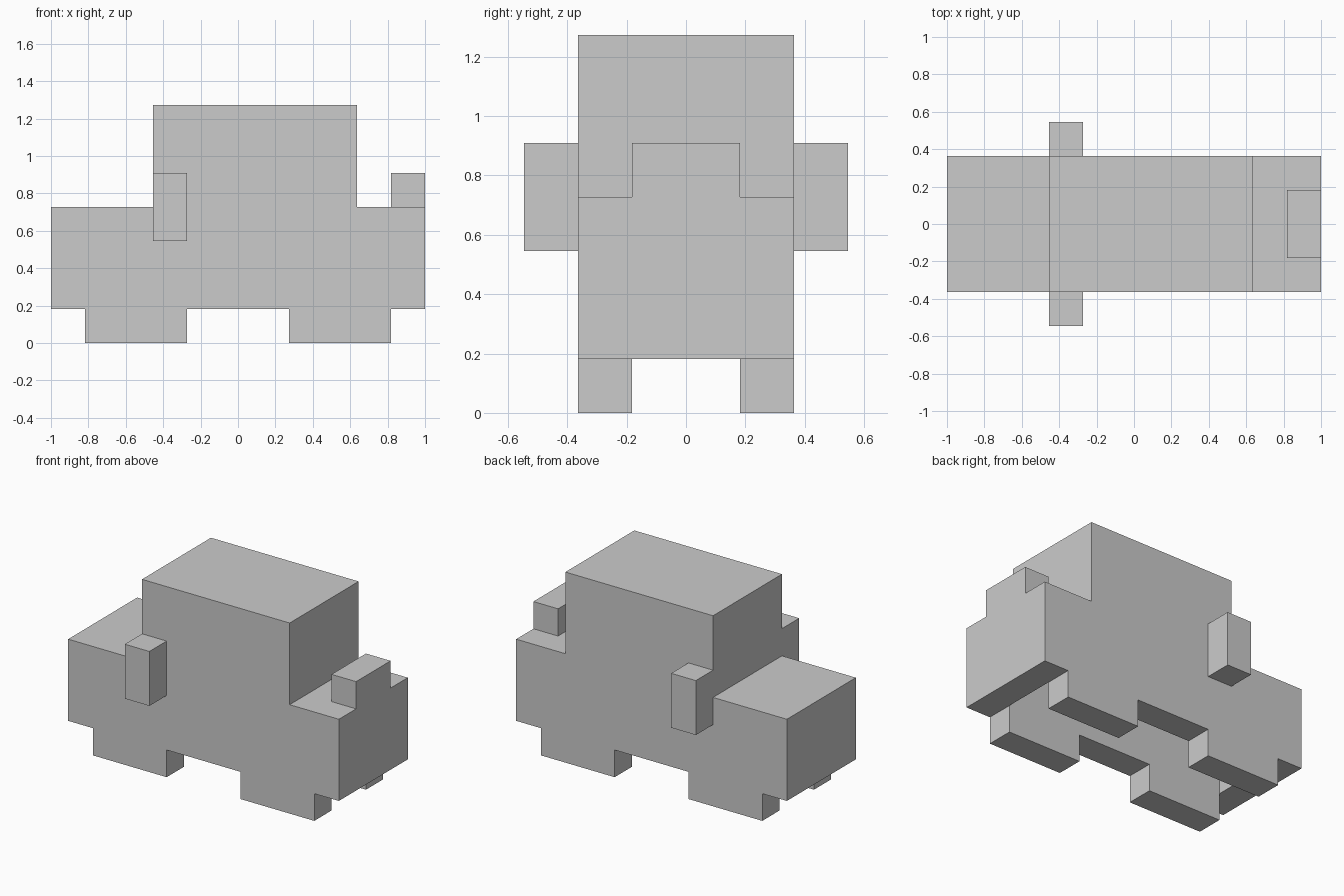
import bpy, bmesh

if "Cube" in bpy.data.objects:
    bpy.data.objects.remove(bpy.data.objects["Cube"])

U = 2 / 11  # block size: the car is 11 blocks long


def prism(name, profile, y0, y1):
    """Extrude an x/z profile (in blocks) from y0 to y1."""
    bm = bmesh.new()
    face = bm.faces.new([bm.verts.new((x * U, y0 * U, z * U)) for x, z in profile])
    ext = bmesh.ops.extrude_face_region(bm, geom=[face])
    verts = [v for v in ext["geom"] if isinstance(v, bmesh.types.BMVert)]
    bmesh.ops.translate(bm, verts=verts, vec=(0, (y1 - y0) * U, 0))
    bmesh.ops.recalc_face_normals(bm, faces=bm.faces)
    mesh = bpy.data.meshes.new(name)
    bm.to_mesh(mesh)
    bm.free()
    obj = bpy.data.objects.new(name, mesh)
    bpy.context.collection.objects.link(obj)
    return obj


def box(name, x0, x1, y0, y1, z0, z1):
    return prism(name, [(x0, z0), (x1, z0), (x1, z1), (x0, z1)], y0, y1)


# Body shell with hood, cabin and wheels in one side profile
body = prism("car_body", [
    (-5.5, 1), (-4.5, 1), (-4.5, 0), (-1.5, 0), (-1.5, 1), (1.5, 1), (1.5, 0),
    (4.5, 0), (4.5, 1), (5.5, 1), (5.5, 4), (3.5, 4), (3.5, 7), (-2.5, 7),
    (-2.5, 4), (-5.5, 4)], -2, 2)

# Hollow interior, open underneath, walls one block thick
cavity = prism("cavity_cutter", [
    (-4.5, -1), (4.5, -1), (4.5, 3), (2.5, 3), (2.5, 6), (-1.5, 6),
    (-1.5, 3), (-4.5, 3)], -1, 1)
cavity.hide_render = True
cut = body.modifiers.new("hollow", "BOOLEAN")
cut.operation = "DIFFERENCE"
cut.solver = "EXACT"
cut.object = cavity
bpy.context.view_layer.objects.active = body
bpy.ops.object.modifier_apply(modifier=cut.name)
bpy.data.objects.remove(cavity)

# Wing mirrors on both sides
for side, y in (("right", -3), ("left", 2)):
    box("wing_mirror_" + side, -2.5, -1.5, y, y + 1, 3, 5)

# Raised block on the rear deck
box("rear_deck_block", 4.5, 5.5, -1, 1, 4, 5)
